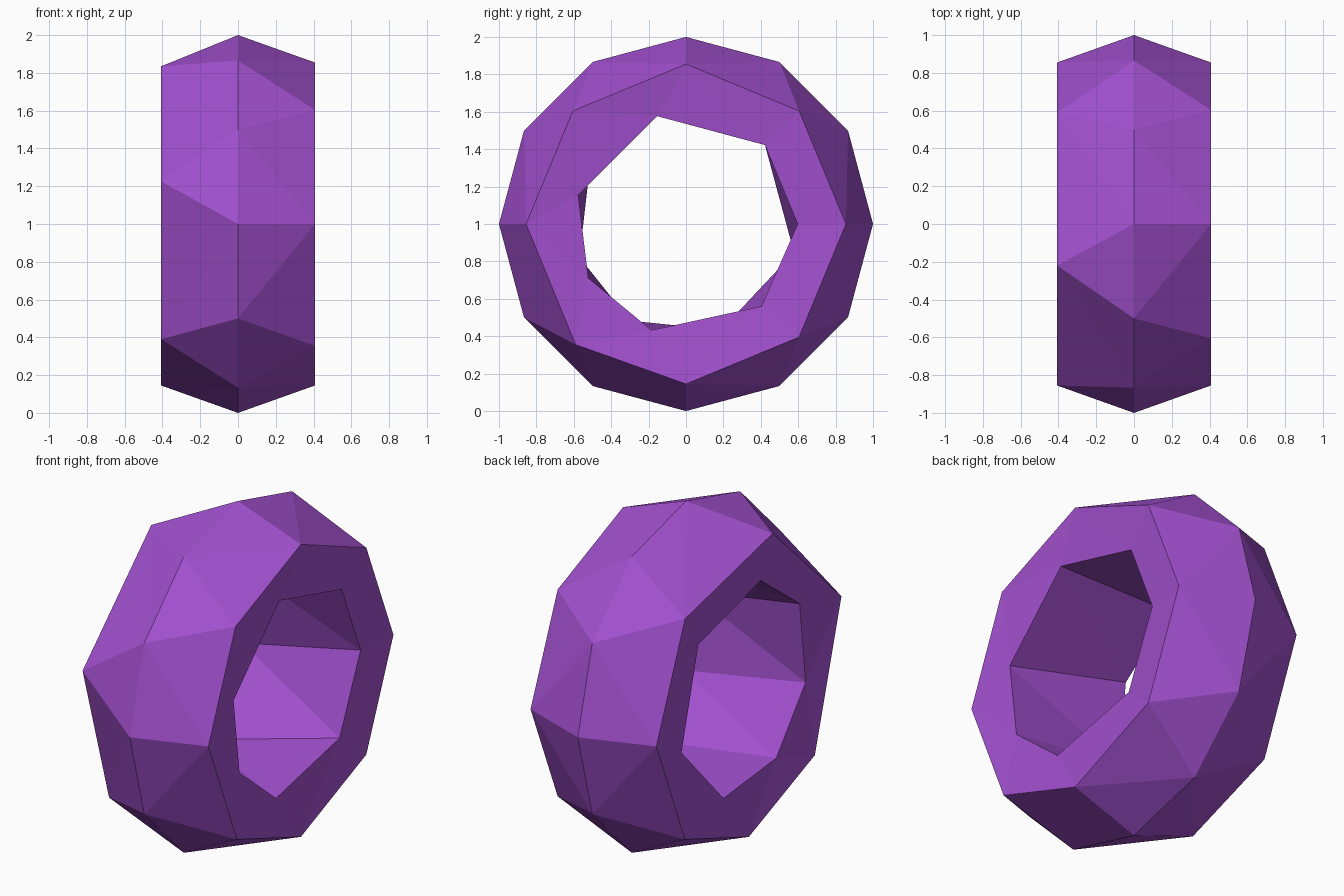
import bpy, bmesh, math
from mathutils import Vector

if "Cube" in bpy.data.objects:
    bpy.data.objects.remove(bpy.data.objects["Cube"])

HALF, RIM = 0.407, 0.375   # half width at the shoulder and at the hole rim

bm = bmesh.new()


def ring(x, points):
    """Loop of vertices around the x axis; points are (y, height from centre)."""
    pts = sorted(points, key=lambda p: math.atan2(p[1], p[0]) % math.tau)
    return [bm.verts.new((x, y, 1 + z)) for y, z in pts]


def polar(radius, degrees):
    return [(radius * math.cos(math.radians(d)), radius * math.sin(math.radians(d)))
            for d in degrees]


def stitch(a, b):
    """Join two loops with triangles, always taking the shorter diagonal."""
    dist = lambda u, v: (u.co - v.co).length
    i0, j0 = min(((i, j) for i in range(len(a)) for j in range(len(b))),
                 key=lambda t: dist(a[t[0]], b[t[1]]))
    a = a[i0:] + a[:i0] + [a[i0]]
    b = b[j0:] + b[:j0] + [b[j0]]
    i = j = 0
    while i < len(a) - 1 or j < len(b) - 1:
        step_a = j == len(b) - 1 or (
            i < len(a) - 1 and dist(a[i + 1], b[j]) < dist(a[i], b[j + 1]))
        if step_a:
            bm.faces.new((a[i], a[i + 1], b[j]))
            i += 1
        else:
            bm.faces.new((a[i], b[j + 1], b[j]))
            j += 1


# Outer crown: twelve corners
crown = ring(0, polar(1.0, range(0, 360, 30)))

# Shoulders: eight corners on the right, seven on the left
shoulder_r = ring(HALF, polar(0.855, (0, 45, 90, 135, 180, 270, 315)) + [(-0.59, -0.645)])
shoulder_l = ring(-HALF, [(0.855, 0), (0.59, 0.645), (-0.22, 0.835), (-0.855, 0.225),
                          (-0.61, -0.61), (0, -0.855), (0.59, -0.645)])

# Hole rims: seven corners each, slightly twisted
rim_r = ring(RIM, polar(0.597, (0, 45, 105, 165, 209, 252, 312.5)))
rim_l = ring(-RIM, polar(0.597, (45, 105, 149.5, 197.4, 240, 288.4, 345.3)))

# Tread, side walls and bore
for a, b in ((crown, shoulder_r), (crown, shoulder_l), (shoulder_r, rim_r),
             (shoulder_l, rim_l), (rim_r, rim_l)):
    stitch(a, b)
bmesh.ops.recalc_face_normals(bm, faces=bm.faces[:])

mesh = bpy.data.meshes.new("faceted_ring")
bm.to_mesh(mesh)
bm.free()
obj = bpy.data.objects.new("faceted_ring", mesh)
bpy.context.collection.objects.link(obj)

# Single purple colour
purple = bpy.data.materials.new("purple")
purple.diffuse_color = (0.36, 0.08, 0.62, 1)
purple.use_nodes = True
purple.node_tree.nodes["Principled BSDF"].inputs["Base Color"].default_value = purple.diffuse_color
mesh.materials.append(purple)
